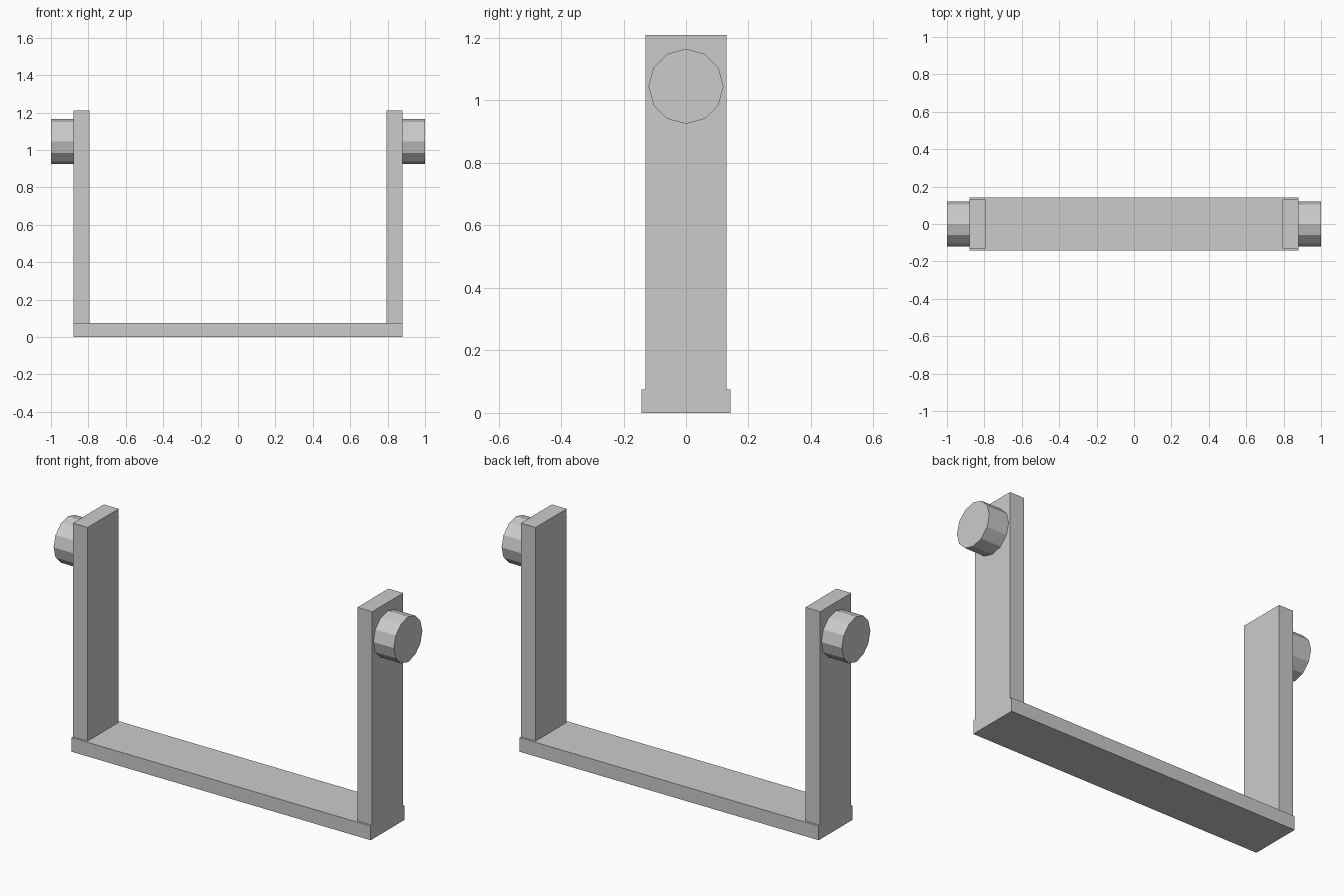
import bpy
import math

cube = bpy.data.objects.get("Cube")
if cube:
    bpy.data.objects.remove(cube, do_unlink=True)

grey = bpy.data.materials.new("light_grey")
grey.use_nodes = True
grey.diffuse_color = (0.6, 0.6, 0.6, 1)
grey.node_tree.nodes["Principled BSDF"].inputs["Base Color"].default_value = (0.6, 0.6, 0.6, 1)


def finish(name):
    obj = bpy.context.object
    obj.name = name
    obj.data.materials.append(grey)
    return obj


def box(name, low, high):
    center = [(a + b) / 2 for a, b in zip(low, high)]
    bpy.ops.mesh.primitive_cube_add(size=1, location=center)
    obj = finish(name)
    obj.scale = [b - a for a, b in zip(low, high)]
    bpy.ops.object.transform_apply(location=False, rotation=False, scale=True)


HALF_WIDTH = 0.88
BASE_TOP = 0.075

# Flat bottom bar
box("base_bar", (-HALF_WIDTH, -0.142, 0), (HALF_WIDTH, 0.142, BASE_TOP))

# Upright arms with a twelve-sided knob on each outer face
for side, sign in (("left", 1), ("right", -1)):
    x_low, x_high = sorted((sign * 0.793, sign * HALF_WIDTH))
    box(side + "_arm", (x_low, -0.13, BASE_TOP), (x_high, 0.13, 1.21))
    bpy.ops.mesh.primitive_cylinder_add(
        vertices=12, radius=0.12, depth=1 - HALF_WIDTH,
        location=(sign * (1 + HALF_WIDTH) / 2, 0, 1.045),
        rotation=(0, math.pi / 2, 0))
    finish(side + "_knob")
